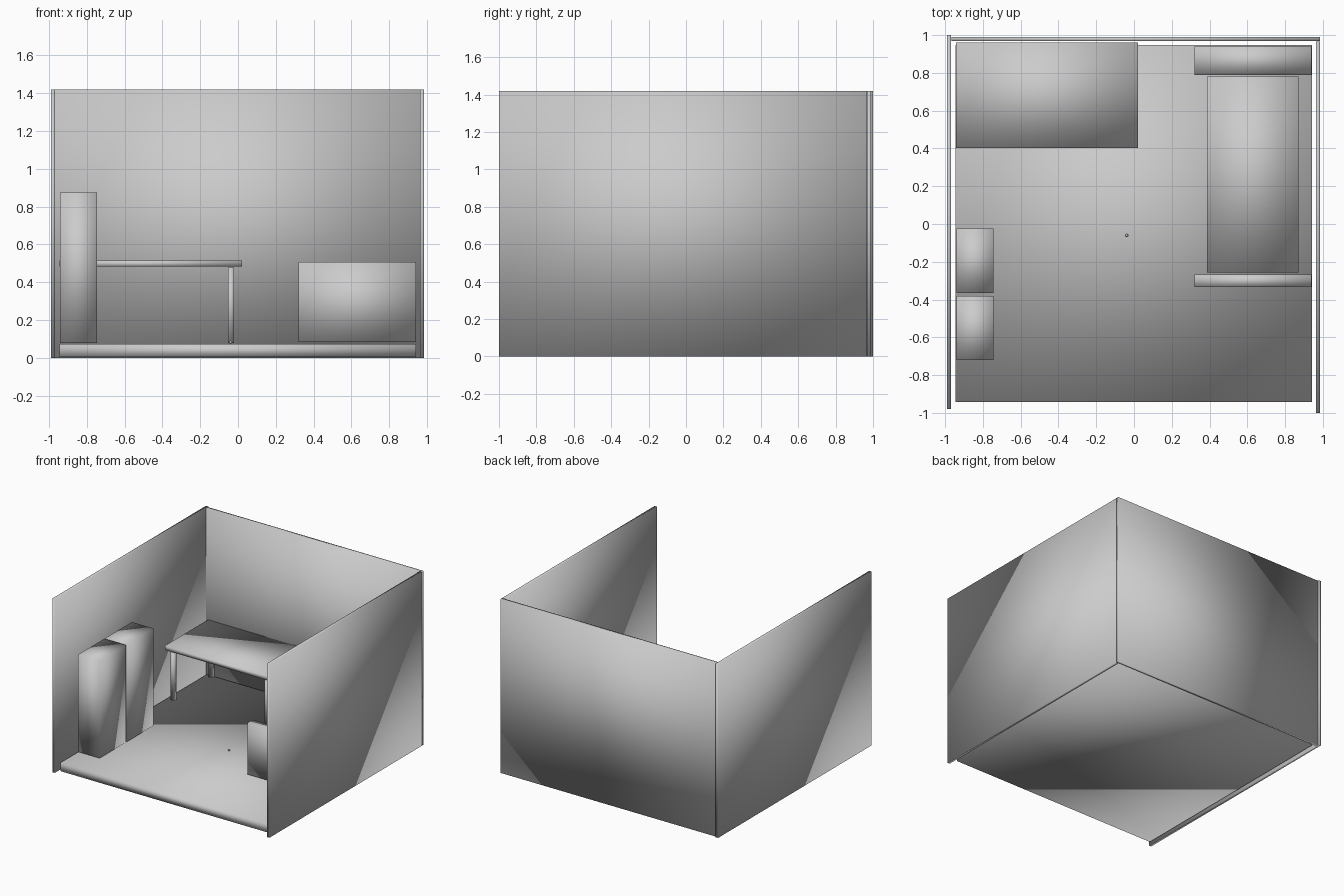
import bpy, bmesh

if "Cube" in bpy.data.objects:
    bpy.data.objects.remove(bpy.data.objects["Cube"])


def smooth(obj):
    for p in obj.data.polygons:
        p.use_smooth = True


def box(name, x, y, z):
    """Box spanning the given (min, max) ranges."""
    bm = bmesh.new()
    bmesh.ops.create_cube(bm, size=1.0)
    for v in bm.verts:
        v.co = [(r[0] + r[1]) / 2 + c * (r[1] - r[0]) for c, r in zip(v.co, (x, y, z))]
    mesh = bpy.data.meshes.new(name)
    bm.to_mesh(mesh)
    bm.free()
    obj = bpy.data.objects.new(name, mesh)
    bpy.context.collection.objects.link(obj)
    smooth(obj)
    return obj


# Room shell: three walls and a floor slab
WALL_Z = (0.0, 1.418)
box("left_wall", (-0.99, -0.968), (-0.98, 1.0), WALL_Z)
box("back_wall", (-0.967, 0.984), (0.968, 0.99), WALL_Z)
box("right_wall", (0.963, 0.984), (-1.0, 0.966), WALL_Z)
box("floor", (-0.945, 0.942), (-0.942, 0.948), (0.006, 0.074))

# Desk with four thin legs
box("desk_top", (-0.943, 0.02), (0.402, 0.96), (0.482, 0.516))
for side, lx in (("left", -0.903), ("right", -0.053)):
    for end, ly in (("front", 0.42), ("back", 0.91)):
        box(f"desk_leg_{end}_{side}", (lx, lx + 0.032), (ly, ly + 0.032), (0.08, 0.477))

# Two tall cabinets against the left wall
for i, y0 in enumerate((-0.72, -0.365)):
    box(f"cabinet_{i + 1}", (-0.94, -0.745), (y0, y0 + 0.34), (0.08, 0.874))

# Bed: headboard, mattress, footboard
box("headboard", (0.32, 0.94), (0.79, 0.94), (0.085, 0.507))
box("mattress", (0.387, 0.87), (-0.258, 0.78), (0.085, 0.38))
box("footboard", (0.32, 0.94), (-0.333, -0.268), (0.085, 0.507))

# Tiny knob lying on the floor
bpy.ops.mesh.primitive_uv_sphere_add(segments=12, ring_count=8, radius=0.008,
                                     location=(-0.038, -0.06, 0.083))
bpy.context.object.name = "floor_knob"
smooth(bpy.context.object)
